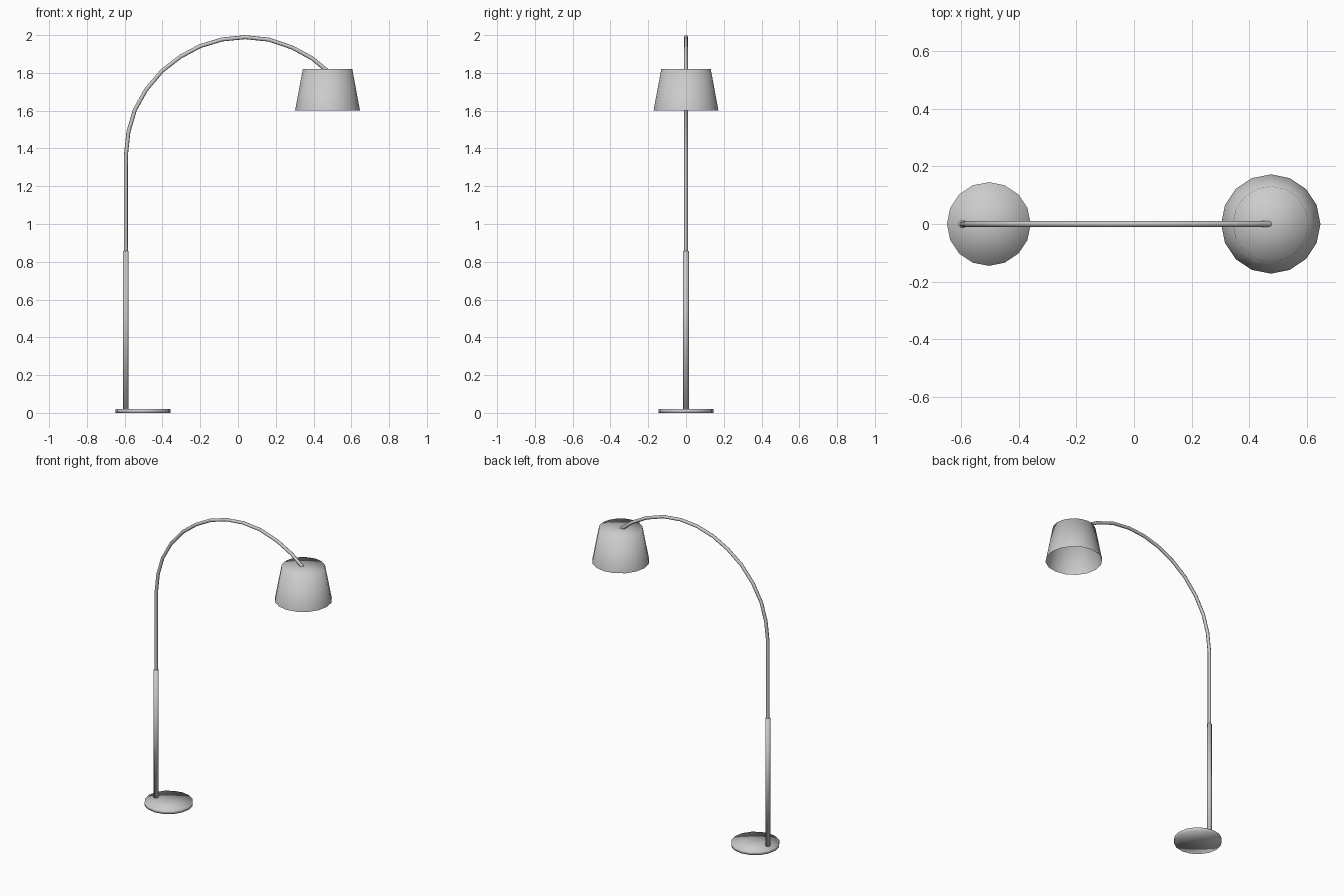
import bpy
from math import sin, cos, pi

if "Cube" in bpy.data.objects:
    bpy.data.objects.remove(bpy.data.objects["Cube"])


def lathe(name, profile, x, sides):
    """Spin a (radius, z) profile around a vertical axis at x; radius 0 makes a pole."""
    verts, faces, rings = [], [], []
    for r, z in profile:
        n = sides if r else 1
        rings.append(range(len(verts), len(verts) + n))
        for i in range(n):
            a = 2 * pi * i / sides
            verts.append((x + r * cos(a), r * sin(a), z))
    for lo, hi in zip(rings, rings[1:]):
        for i in range(sides):
            j = (i + 1) % sides
            if len(lo) == 1:
                faces.append((lo[0], hi[j], hi[i]))
            elif len(hi) == 1:
                faces.append((lo[i], lo[j], hi[0]))
            else:
                faces.append((lo[i], lo[j], hi[j], hi[i]))
    mesh = bpy.data.meshes.new(name)
    mesh.from_pydata(verts, [], faces)
    mesh.shade_smooth()
    obj = bpy.data.objects.new(name, mesh)
    bpy.context.collection.objects.link(obj)
    return obj


def tube(name, path, radius):
    """Round tube along a polyline in the xz plane."""
    curve = bpy.data.curves.new(name, 'CURVE')
    curve.dimensions = '3D'
    curve.bevel_depth = radius
    curve.bevel_resolution = 2
    curve.use_fill_caps = True
    spline = curve.splines.new('POLY')
    spline.points.add(len(path) - 1)
    for p, (x, z) in zip(spline.points, path):
        p.co = (x, 0, z, 1)
    spline.use_smooth = True
    obj = bpy.data.objects.new(name, curve)
    bpy.context.collection.objects.link(obj)
    return obj


POLE_X, SHADE_X = -0.594, 0.474

# Flat round foot
lathe("base", [(0, 0), (0.145, 0), (0.145, 0.02), (0, 0.02)], -0.503, 16)

# Thicker lower pole
lathe("lower_pole", [(0, 0.015), (0.015, 0.015), (0.015, 0.857), (0, 0.857)], POLE_X, 12)

# Thin upper pole bending over into the arc
tube("arc_arm", [
    (POLE_X, 0.85), (POLE_X, 1.36), (-0.58, 1.488), (-0.546, 1.604),
    (-0.487, 1.71), (-0.403, 1.81), (-0.305, 1.886), (-0.2, 1.942),
    (-0.084, 1.977), (0.038, 1.989), (0.164, 1.976), (0.288, 1.934),
    (0.392, 1.877), (0.474, 1.81)], 0.0105)

# Tapered shade, closed on top and open below
lathe("lamp_shade", [(0.172, 1.60), (0.131, 1.82), (0, 1.82)], SHADE_X, 16)
